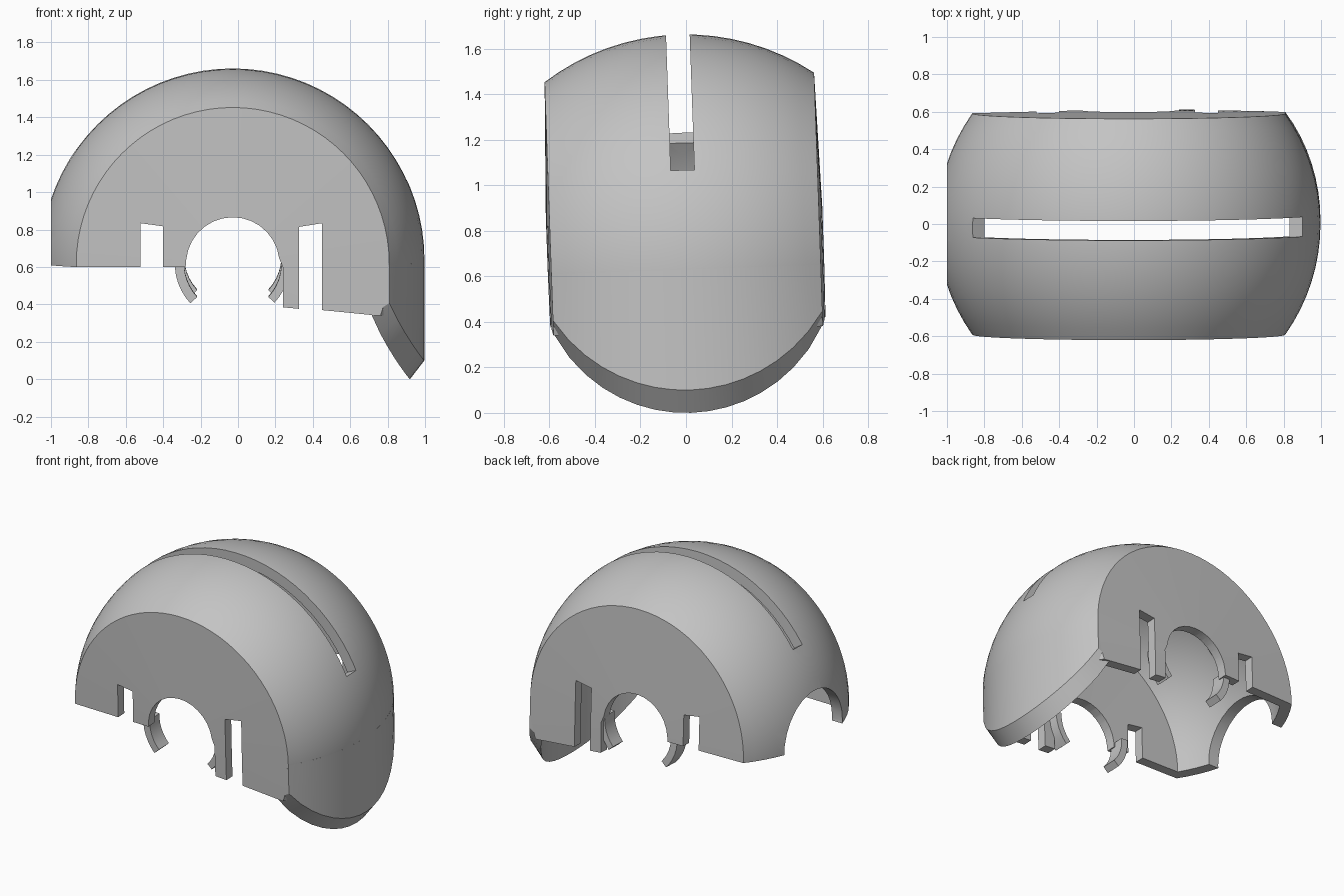
import bpy, bmesh, math
from mathutils import Matrix, Vector

if "Cube" in bpy.data.objects:
    bpy.data.objects.remove(bpy.data.objects["Cube"], do_unlink=True)

CX, CZ = -0.028, 0.637      # centre of the round shell
R_OUT, R_IN = 1.025, 0.948  # outer and inner radius
HALF_OUT, HALF_IN = 0.592, 0.525  # flat sides, outer and inner
TILT = 0.035

grey = bpy.data.materials.new("plain grey")
grey.use_nodes = True
COLOR = (0.55, 0.55, 0.55, 1)
grey.diffuse_color = COLOR
grey.node_tree.nodes["Principled BSDF"].inputs["Base Color"].default_value = COLOR


def make(name, bm):
    bmesh.ops.recalc_face_normals(bm, faces=bm.faces)
    me = bpy.data.meshes.new(name)
    bm.to_mesh(me)
    bm.free()
    me.materials.append(grey)
    ob = bpy.data.objects.new(name, me)
    bpy.context.collection.objects.link(ob)
    return ob


def arc_ys(radius, half, n=16):
    a = math.asin(half / radius)
    return [radius * math.sin(-a + 2 * a * i / n) for i in range(n + 1)]


def lathe(name, radius, half, bulge):
    """Ball with two nearly flat sides, turned about the y axis."""
    pts = [(y, math.sqrt(radius ** 2 - y * y)) for y in arc_ys(radius, half)]
    pts = [(-half - bulge, 0)] + pts + [(half + bulge, 0)]
    bm = bmesh.new()
    vs = [bm.verts.new((CX + r, y, CZ)) for y, r in pts]
    es = [bm.edges.new(p) for p in zip(vs, vs[1:])]
    bmesh.ops.spin(bm, geom=vs + es, cent=(CX, 0, CZ), axis=(0, 1, 0),
                   angle=2 * math.pi, steps=80, use_duplicate=False)
    bmesh.ops.remove_doubles(bm, verts=bm.verts, dist=1e-5)
    return make(name, bm)


def prism(name, pts, y0, y1):
    """Outline in x and z, extruded along y."""
    bm = bmesh.new()
    f = bm.faces.new([bm.verts.new((x, y0, z)) for x, z in pts])
    ext = bmesh.ops.extrude_face_region(bm, geom=[f])["geom"]
    bmesh.ops.translate(bm, vec=(0, y1 - y0, 0),
                        verts=[v for v in ext if isinstance(v, bmesh.types.BMVert)])
    return make(name, bm)


def polar(r, deg):
    a = math.radians(deg)
    return (CX + r * math.cos(a), CZ + r * math.sin(a))


def cut(target, cutter):
    m = target.modifiers.new("cut", "BOOLEAN")
    m.operation, m.solver, m.object = "DIFFERENCE", "EXACT", cutter
    cutter.hide_render = True
    bpy.context.view_layer.objects.active = target
    bpy.ops.object.modifier_apply(modifier=m.name)
    bpy.data.objects.remove(cutter, do_unlink=True)


# Hollow shell
shell = lathe("shell", R_OUT, HALF_OUT, 0.022)
cut(shell, lathe("hollow_cutter", R_IN, HALF_IN, 0.02))

# Lower outline: two notches, round axle opening, tab and low side panel
outline = [(-2, .62), (-.52, .62), (-.52, .855), (-.40, .838), (-.40, .62), (-.28, .62)]
outline += [polar(.25, a) for a in range(175, -1, -12)]
outline += [(.24, .62), (.24, .405), (.325, .397), (.325, .835), (.45, .855),
            (.45, .39), (.75, .36), (.80, .36), (.80, .62), (2, .62), (2, -1), (-2, -1)]
cut(shell, prism("outline_cutter", outline, -1, 1))

# Long slot over the top with radial ends
slot = [(CX, CZ)] + [polar(1.5, a) for a in (24.8, 65, 105, 144.6)]
cut(shell, prism("slot_cutter", slot, -.052, .052))

# Round opening at the end
bm = bmesh.new()
bmesh.ops.create_cone(bm, cap_ends=True, segments=48, radius1=.325, radius2=.325, depth=.6,
                      matrix=Matrix.Translation((-1, 0, CZ)) @ Matrix.Rotation(math.pi / 2, 4, "Y"))
cut(shell, make("end_cutter", bm))

# Skirt: wall running straight down to a curved, bevelled lip
bm = bmesh.new()
rows = []
for y in arc_ys(R_OUT, HALF_OUT):
    xo = CX + math.sqrt(R_OUT ** 2 - y * y)
    xi = CX + math.sqrt(R_IN ** 2 - y * y)
    zo = .8 - math.sqrt(.7 ** 2 - y * y)
    zi = .66 - math.sqrt(.66 ** 2 - y * y)
    rows.append([bm.verts.new(p) for p in
                 ((xo, y, .63), (xo, y, zo), (xi, y, zi), (xi, y, .63))])
for a, b in zip(rows, rows[1:]):
    for k in range(4):
        bm.faces.new((a[k], a[(k + 1) % 4], b[(k + 1) % 4], b[k]))
bm.faces.new(rows[0])
bm.faces.new(rows[-1])
parts = [shell, make("skirt", bm)]

# Curved clips beside the axle openings
for side, s in (("front", -1), ("back", 1)):
    for end, a0, a1 in (("right", 176, 223), ("left", -43, 4)):
        angles = [a0 + (a1 - a0) * i / 6 for i in range(7)]
        pts = [polar(.31 if end == "right" else .305, a) for a in angles]
        pts += [polar(.26, a) for a in reversed(angles)]
        parts.append(prism(f"{side}_{end}_clip", pts, s * .47, s * .58))

# Lean everything slightly and shade
lean = (Matrix.Translation((0, 0, CZ)) @ Matrix.Rotation(TILT, 4, "X")
        @ Matrix.Translation((0, 0, -CZ)))
bpy.ops.object.select_all(action="DESELECT")
for ob in parts:
    ob.data.transform(lean)
    ob.select_set(True)
bpy.context.view_layer.objects.active = shell
bpy.ops.object.shade_smooth_by_angle(angle=math.radians(25))
